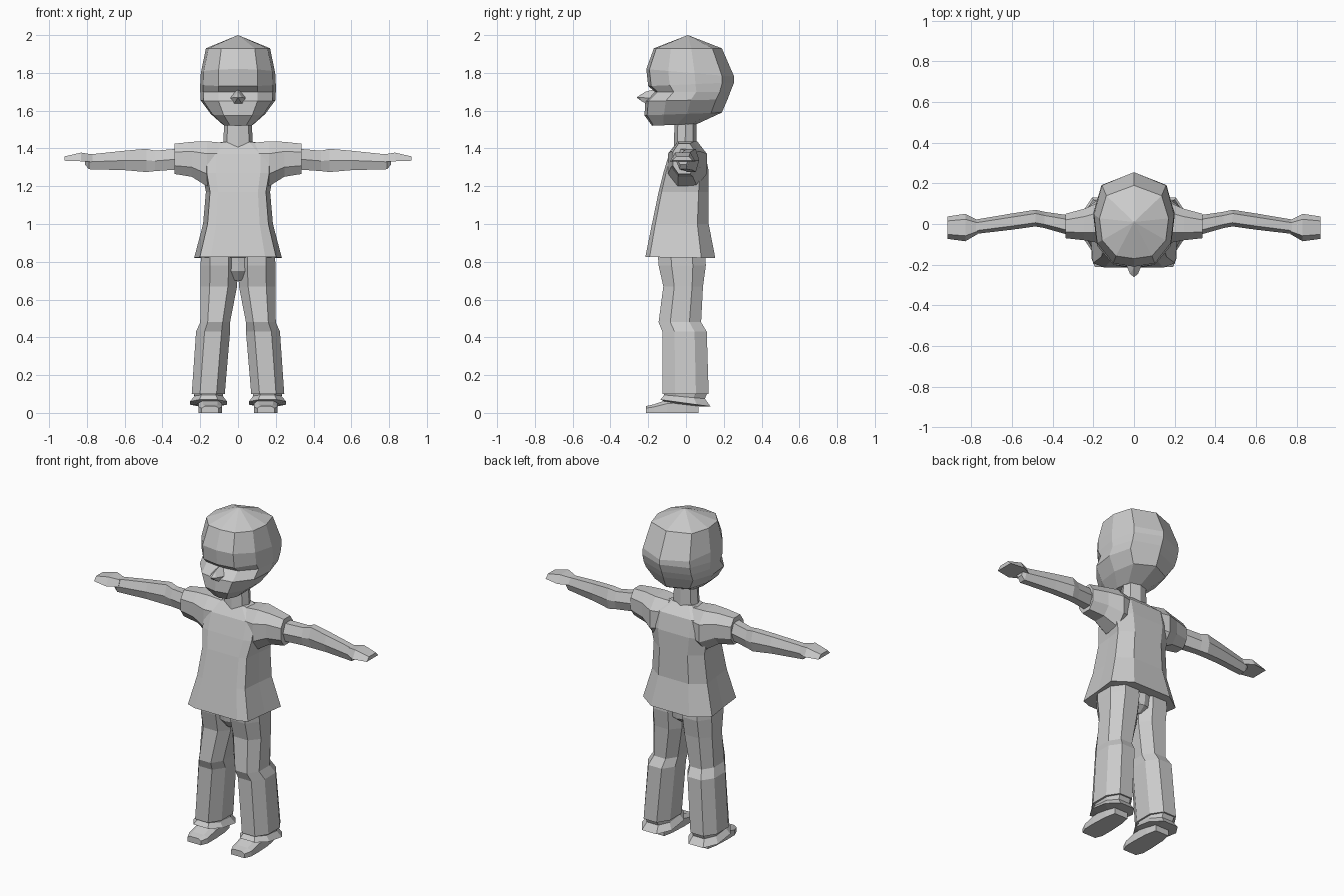
import bpy, bmesh, math
from mathutils import Vector

grey = bpy.data.materials.new("plain_grey")
grey.diffuse_color = (0.6, 0.6, 0.6, 1)


def loft(name, rings, mirror=False, apex=None):
    """Skin a stack of equal-sized rings; cap the ends or close on an apex."""
    bm = bmesh.new()
    rows = [[bm.verts.new(p) for p in r] for r in rings]
    n = len(rows[0])
    for a, b in zip(rows, rows[1:]):
        for i in range(n):
            j = (i + 1) % n
            bm.faces.new((a[i], a[j], b[j], b[i]))
    bm.faces.new(rows[-1])
    if apex:
        tip = bm.verts.new(apex)
        for i in range(n):
            bm.faces.new((rows[0][i], rows[0][(i + 1) % n], tip))
    else:
        bm.faces.new(rows[0])
    bmesh.ops.recalc_face_normals(bm, faces=bm.faces)
    me = bpy.data.meshes.new(name)
    bm.to_mesh(me)
    bm.free()
    me.materials.append(grey)
    ob = bpy.data.objects.new(name, me)
    bpy.context.collection.objects.link(ob)
    if mirror:
        ob.modifiers.new("mirror", "MIRROR").use_mirror_merge = False
    return ob


def body_ring(half, zf, zb, yf, yb, hw):
    """Symmetric ring from a half outline; z tilts from front to back."""
    outline = half + [(-x, y) for x, y in reversed(half) if x > 0]
    return [(x * hw, yf + (y + 1) / 2 * (yb - yf), zf + (y + 1) / 2 * (zb - zf))
            for x, y in outline]


HEX = [(1, 0), (.55, 1), (-.55, 1), (-1, 0), (-.55, -1), (.55, -1)]
OCT = [(1, .45), (.5, 1), (-.5, 1), (-1, .45), (-1, -.45), (-.5, -1), (.5, -1), (1, -.45)]


def arm_ring(x, y0, y1, z0, z1, shape=HEX):
    return [(x, (y0 + y1) / 2 + u * (y1 - y0) / 2, (z0 + z1) / 2 + v * (z1 - z0) / 2)
            for u, v in shape]


def leg_ring(z, x0, x1, y0, y1, tilt=0):
    return [((x0 + x1) / 2 + u * (x1 - x0) / 2, (y0 + y1) / 2 + v * (y1 - y0) / 2, z - tilt * v)
            for u, v in OCT]


# head: faceted, recessed at the eyes
skull = [(0, -1), (.52, -.93), (.92, -.5), (1, .1), (.8, .72), (0, 1)]
loft("head", [body_ring(skull, *r) for r in (
    (1.93, 1.93, -.17, .19, .17),
    (1.82, 1.78, -.21, .255, .197),
    (1.73, 1.75, -.20, .255, .2),
    (1.70, 1.70, -.165, .235, .2),
    (1.65, 1.66, -.215, .22, .198),
    (1.575, 1.59, -.22, .19, .145),
    (1.52, 1.53, -.18, .06, .08))], apex=(0, .01, 2))

# nose: small wedge with a pointed tip
loft("nose", [[(0, -.16, 1.715), (.05, -.17, 1.665), (.025, -.20, 1.63),
               (-.025, -.20, 1.63), (-.05, -.17, 1.665)],
              [(0, -.215, 1.70), (.02, -.245, 1.67), (.012, -.235, 1.65),
               (-.012, -.235, 1.65), (-.02, -.245, 1.67)]][::-1], apex=(0, -.262, 1.67))

# neck
round_half = [(0, -1), (.75, -.7), (1, 0), (.75, .7), (0, 1)]
loft("neck", [body_ring(round_half, 1.40, 1.40, -.065, .055, .08),
              body_ring(round_half, 1.55, 1.55, -.06, .055, .072)])

# shirt body: flares to the hem
chest = [(0, -1), (.62, -1), (.87, -.88), (.93, -.1), (1, .6), (.55, 1), (0, 1)]
loft("shirt", [body_ring(chest, *r) for r in (
    (.825, .82, -.215, .155, .232),
    (1.0, 1.0, -.18, .12, .185),
    (1.17, 1.17, -.145, .12, .17),
    (1.27, 1.28, -.12, .12, .19),
    (1.37, 1.38, -.09, .10, .19),
    (1.435, 1.435, -.045, .045, .09))])

# sleeves, reaching into the shoulders
loft("sleeve", [arm_ring(*r, shape=OCT) for r in (
    (.08, -.085, .09, 1.22, 1.43),
    (.165, -.095, .11, 1.20, 1.438),
    (.245, -.08, .075, 1.25, 1.435),
    (.337, -.07, .05, 1.265, 1.425))], mirror=True)

# arms, bent back slightly at the elbow
loft("arm", [arm_ring(*r) for r in (
    (.30, -.06, .04, 1.29, 1.40),
    (.44, -.02, .06, 1.28, 1.388),
    (.485, -.012, .07, 1.275, 1.398),
    (.60, -.028, .052, 1.285, 1.388),
    (.79, -.05, .02, 1.29, 1.368),
    (.81, -.045, .015, 1.315, 1.368))], mirror=True)

# hands: flat mitts
palm = [(1, -1), (.6, 1), (-.6, 1), (-1, -1)]
loft("hand", [arm_ring(*r, shape=palm) for r in (
    (.77, -.05, .02, 1.33, 1.368),
    (.83, -.085, .05, 1.332, 1.378),
    (.918, -.073, .037, 1.335, 1.358))], mirror=True)

# trousers: pelvis and two legs with a knee crease
loft("pelvis", [body_ring(round_half, .70, .72, -.09, .05, .08),
                body_ring(round_half, .75, .75, -.13, .09, .15),
                body_ring(round_half, .85, .85, -.14, .10, .19)])
loft("leg", [leg_ring(*r) for r in (
    (.86, .0, .195, -.15, .10),
    (.78, .0, .198, -.145, .105),
    (.67, .005, .198, -.12, .09),
    (.48, .042, .20, -.145, .08),
    (.43, .042, .222, -.125, .11),
    (.10, .07, .245, -.125, .12))], mirror=True)

# cuffs: pinched, then flared and lower at the back
loft("cuff", [leg_ring(*r) for r in (
    (.11, .08, .235, -.12, .115, 0),
    (.085, .08, .23, -.115, .10, .01),
    (.052, .058, .255, -.135, .13, .018),
    (.045, .09, .21, -.10, .07, .01))], mirror=True)


# shoes: low toe rising to the ankle
def shoe_ring(y, w, h):
    c = .147
    return [(c - w, y, 0), (c + w, y, 0), (c + w, y, h * .7),
            (c + w * .6, y, h), (c - w * .6, y, h), (c - w, y, h * .7)]


loft("shoe", [shoe_ring(*r) for r in (
    (-.212, .045, .036), (-.17, .062, .045), (-.10, .063, .07), (.0, .058, .08), (.065, .045, .07))],
    mirror=True)
